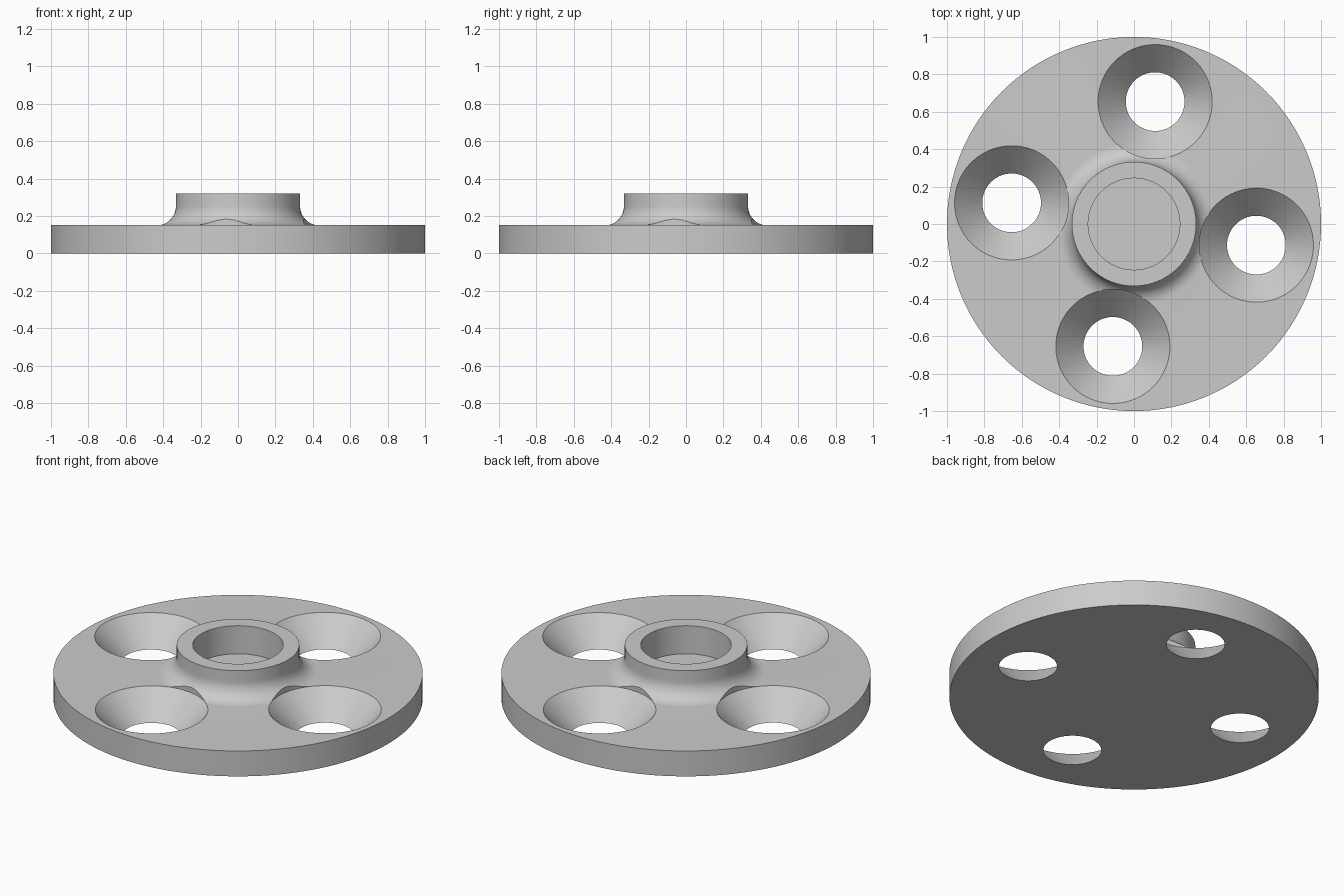
import bpy, bmesh, math
from mathutils import Matrix

if "Cube" in bpy.data.objects:
    bpy.data.objects.remove(bpy.data.objects["Cube"])

PLATE, TOP, HUB_R, FILLET = 0.152, 0.32, 0.332, 0.1
HOLE_DIST, HOLE_R, SINK_R = 0.664, 0.157, 0.305

grey = bpy.data.materials.new("plain grey")
grey.diffuse_color = (0.6, 0.6, 0.6, 1)
grey.use_nodes = True
grey.node_tree.nodes["Principled BSDF"].inputs["Base Color"].default_value = grey.diffuse_color


def lathe(name, profile, steps):
    """Closed solid turned about z; the profile runs from axis to axis."""
    bm = bmesh.new()
    verts = [bm.verts.new((r, 0, z)) for r, z in profile]
    edges = [bm.edges.new(pair) for pair in zip(verts, verts[1:])]
    bmesh.ops.spin(bm, geom=verts + edges, cent=(0, 0, 0), axis=(0, 0, 1),
                   angle=math.tau, steps=steps, use_merge=False)
    bmesh.ops.remove_doubles(bm, verts=bm.verts, dist=1e-5)
    bmesh.ops.recalc_face_normals(bm, faces=bm.faces)
    mesh = bpy.data.meshes.new(name)
    bm.to_mesh(mesh)
    bm.free()
    mesh.materials.append(grey)
    obj = bpy.data.objects.new(name, mesh)
    bpy.context.collection.objects.link(obj)
    return obj


# Plate, filleted hub and blind bore as one turned profile
fillet = []
for i in range(13):
    a = math.radians(270 - 90 * i / 12)
    fillet.append((HUB_R + FILLET * (1 + math.cos(a)),
                   PLATE + FILLET * (1 + math.sin(a))))
flange = lathe("flange", [(0, 0), (1, 0), (1, PLATE)] + fillet +
               [(HUB_R, TOP), (0.245, TOP), (0.245, PLATE), (0, PLATE)], 128)

# Four countersunk bolt holes
for k in range(4):
    cutter = lathe("hole_cutter", [(0, -0.1), (HOLE_R, -0.1), (HOLE_R, 0),
                                   (SINK_R, PLATE), (SINK_R, 0.5), (0, 0.5)], 96)
    a = math.radians(90 * k - 9.8)
    cutter.data.transform(Matrix.Translation(
        (HOLE_DIST * math.cos(a), HOLE_DIST * math.sin(a), 0)))
    cutter.hide_render = True
    cutter.hide_set(True)
    mod = flange.modifiers.new("bolt_hole", 'BOOLEAN')
    mod.operation, mod.solver, mod.object = 'DIFFERENCE', 'EXACT', cutter

# Bake the cuts, remove the cutters, then smooth while keeping edges sharp
bpy.context.view_layer.update()
graph = bpy.context.evaluated_depsgraph_get()
cut_mesh = bpy.data.meshes.new_from_object(flange.evaluated_get(graph))
flange.modifiers.clear()
flange.data = cut_mesh
for obj in [o for o in bpy.data.objects if o != flange]:
    bpy.data.objects.remove(obj)
bpy.context.view_layer.objects.active = flange
flange.select_set(True)
bpy.ops.object.shade_smooth_by_angle(angle=math.radians(30))
